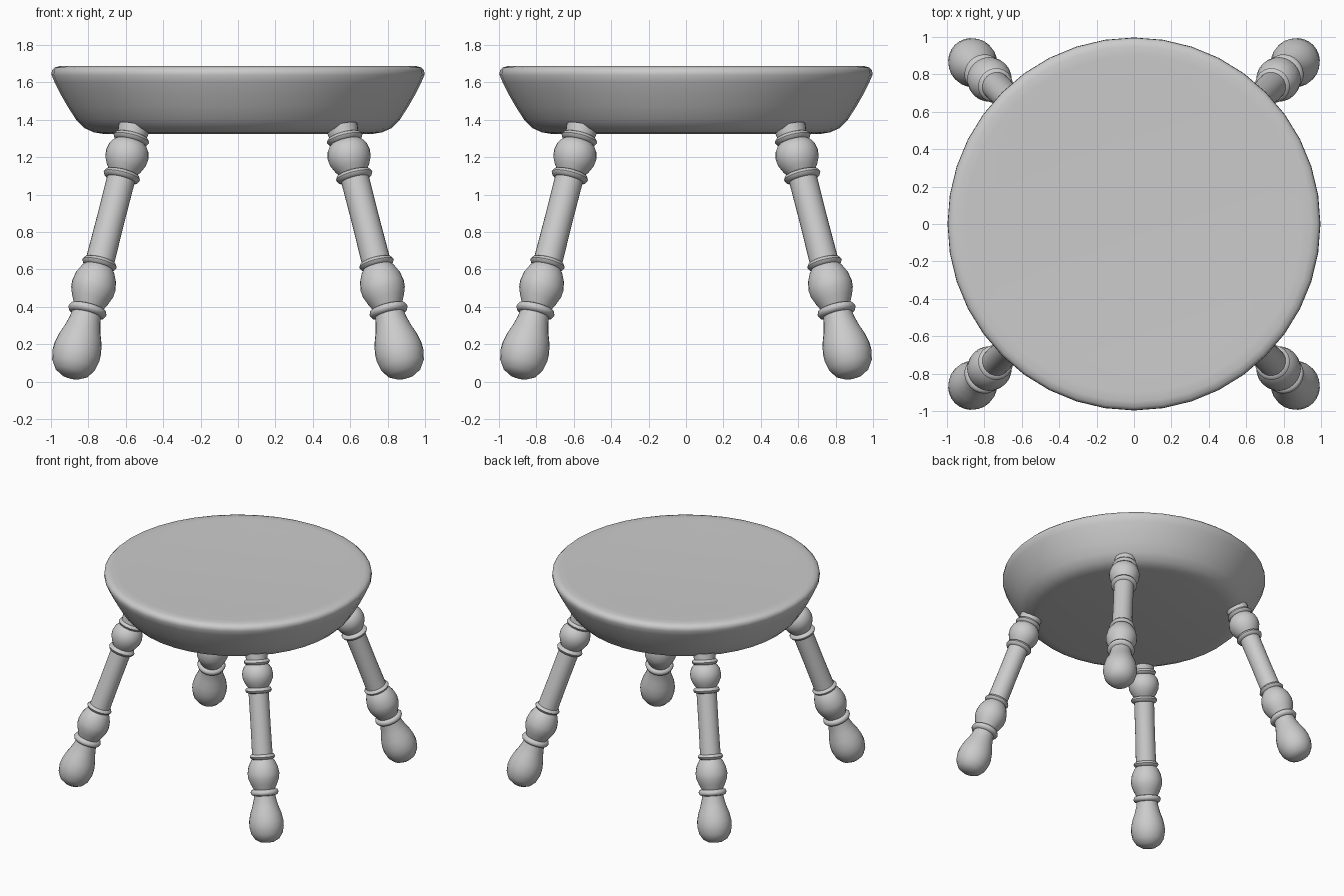
import bpy, bmesh, math
from mathutils import Matrix, Vector

if "Cube" in bpy.data.objects:
    bpy.data.objects.remove(bpy.data.objects["Cube"])


def lathe(name, profile, steps, matrix=Matrix()):
    """Revolve (radius, height) points around z, closing both ends on the axis."""
    bm = bmesh.new()
    verts = [bm.verts.new((r, 0, z)) for r, z in profile]
    edges = [bm.edges.new(pair) for pair in zip(verts, verts[1:])]
    bmesh.ops.spin(bm, geom=verts + edges, cent=(0, 0, 0), axis=(0, 0, 1),
                   angle=math.tau, steps=steps)
    bmesh.ops.remove_doubles(bm, verts=bm.verts, dist=0.0001)
    bmesh.ops.recalc_face_normals(bm, faces=bm.faces)
    mesh = bpy.data.meshes.new(name)
    bm.to_mesh(mesh)
    bm.free()
    obj = bpy.data.objects.new(name, mesh)
    bpy.context.collection.objects.link(obj)
    obj.matrix_world = matrix
    bpy.ops.object.select_all(action='DESELECT')
    obj.select_set(True)
    bpy.context.view_layer.objects.active = obj
    bpy.ops.object.shade_smooth_by_angle(angle=math.radians(50))
    return obj


# Round seat with a bowl-shaped underside
lathe("seat", [(0, 1.325), (0.72, 1.325), (0.77, 1.333), (0.82, 1.355),
               (0.865, 1.40), (0.91, 1.47), (0.95, 1.54), (0.98, 1.60),
               (0.997, 1.64), (0.995, 1.665), (0.98, 1.68), (0.95, 1.688),
               (0.90, 1.688), (0.75, 1.684), (0.40, 1.678), (0, 1.676)], 40)


def ring(z, r, core, half):
    """Turned bead around the leg."""
    return [(core, z - half), (r - 0.008, z - half * 0.75), (r, z),
            (r - 0.008, z + half * 0.75), (core, z + half)]


# Turned leg, as (radius, world height along the leaning axis)
leg = [(0, 0.025), (0.05, 0.028), (0.09, 0.05), (0.118, 0.09), (0.129, 0.14),
       (0.128, 0.18), (0.117, 0.23), (0.098, 0.28), (0.084, 0.33)]
leg += ring(0.38, 0.105, 0.08, 0.022)
leg += [(0.10, 0.44), (0.116, 0.48), (0.119, 0.515), (0.11, 0.56), (0.09, 0.60)]
leg += ring(0.632, 0.095, 0.077, 0.018)
leg += [(0.075, 0.86)]
leg += ring(1.10, 0.10, 0.076, 0.02)
leg += [(0.095, 1.145), (0.112, 1.18), (0.116, 1.215), (0.108, 1.25), (0.09, 1.275)]
leg += ring(1.30, 0.098, 0.08, 0.018)
leg += [(0.085, 1.36), (0, 1.36)]

# Four legs splayed out toward the corners
LEAN, FOOT = 0.255, 0.902
stretch = math.sqrt(1 + 2 * LEAN ** 2)
leg = [(r, z * stretch) for r, z in leg]
for side, sx in (("left", -1), ("right", 1)):
    for end, sy in (("front", -1), ("back", 1)):
        axis = Vector((-sx * LEAN, -sy * LEAN, 1))
        tilt = Vector((0, 0, 1)).rotation_difference(axis).to_matrix().to_4x4()
        lathe(f"{end}_{side}_leg", leg, 24,
              Matrix.Translation((sx * FOOT, sy * FOOT, 0)) @ tilt)
